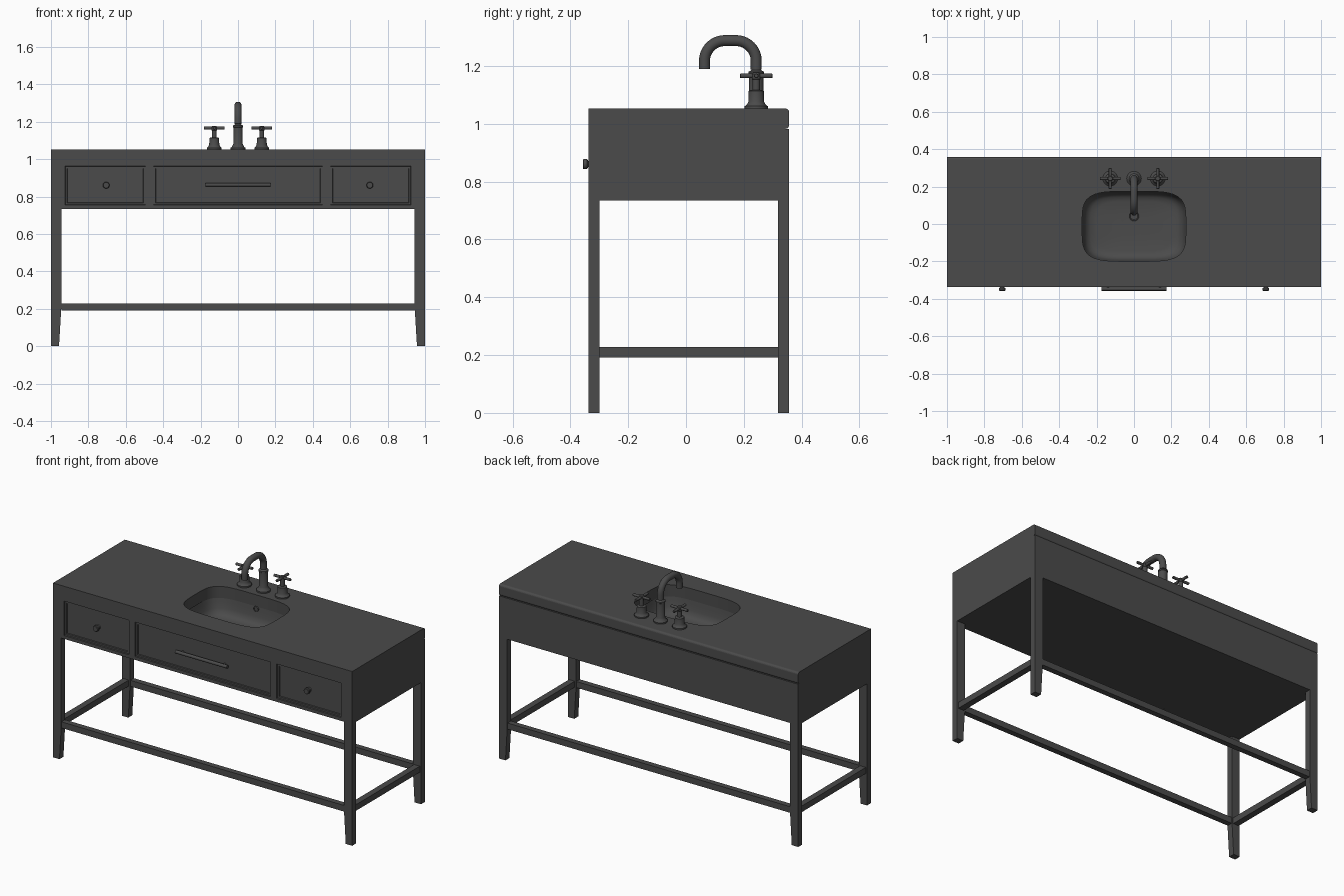
import bpy, bmesh, math
from mathutils import Vector, Matrix

if "Cube" in bpy.data.objects:
    bpy.data.objects.remove(bpy.data.objects["Cube"])

dark = bpy.data.materials.new("charcoal")
dark.diffuse_color = (0.07, 0.07, 0.07, 1)
dark.use_nodes = True
dark.node_tree.nodes["Principled BSDF"].inputs["Base Color"].default_value = dark.diffuse_color


def finish(name, bm, smooth=True):
    bmesh.ops.recalc_face_normals(bm, faces=bm.faces)
    me = bpy.data.meshes.new(name)
    bm.to_mesh(me)
    bm.free()
    me.materials.append(dark)
    if smooth:
        me.shade_smooth()
        me.set_sharp_from_angle(angle=math.radians(35))
    ob = bpy.data.objects.new(name, me)
    bpy.context.collection.objects.link(ob)
    return ob


def box_bm(x0, x1, y0, y1, z0, z1):
    bm = bmesh.new()
    m = Matrix.Translation(((x0 + x1) / 2, (y0 + y1) / 2, (z0 + z1) / 2))
    bmesh.ops.create_cube(bm, size=1, matrix=m @ Matrix.Diagonal((x1 - x0, y1 - y0, z1 - z0, 1)))
    return bm


def box(name, *dims):
    return finish(name, box_bm(*dims), False)


def loft(name, rings, cap_start=True, cap_end=True):
    bm = bmesh.new()
    vs = [[bm.verts.new(p) for p in r] for r in rings]
    n = len(vs[0])
    for a, b in zip(vs, vs[1:]):
        for i in range(n):
            bm.faces.new((a[i], a[(i + 1) % n], b[(i + 1) % n], b[i]))
    if cap_start:
        bm.faces.new(vs[0])
    if cap_end:
        bm.faces.new(vs[-1])
    return finish(name, bm)


def lathe(name, origin, axis, profile, n=32):
    # profile: (radius, distance along axis)
    q = Vector((0, 0, 1)).rotation_difference(Vector(axis))
    o = Vector(origin)
    return loft(name, [[o + q @ Vector((r * math.cos(2 * math.pi * i / n),
                                        r * math.sin(2 * math.pi * i / n), h))
                        for i in range(n)] for r, h in profile])


def oval(hw, hd, z, cy=-0.0125, e=4.2, n=72):
    pts = []
    for i in range(n):
        t = 2 * math.pi * i / n
        c, s = math.cos(t), math.sin(t)
        k = (abs(c) ** e + abs(s) ** e) ** (-1 / e)
        pts.append((hw * k * c, cy + hd * k * s, z))
    return pts


F, B = -0.338, 0.357            # front and back planes
Z0, Z1, ZT = 0.735, 0.983, 1.053  # cabinet bottom, cabinet top, counter top
LW, LD = 0.055, 0.038           # leg width and depth
HW, HD = 0.277, 0.187           # sink half width and half depth

# Countertop with rounded back edges and a sink opening
bm = box_bm(-1, 1, F, B, Z1, ZT)
back = [e for e in bm.edges if all(v.co.y > 0.3 for v in e.verts)
        and abs(e.verts[0].co.x - e.verts[1].co.x) > 1]
bmesh.ops.bevel(bm, geom=back, offset=0.013, segments=6, profile=0.5, affect='EDGES')
counter = finish("countertop", bm, False)
cutter = loft("sink_cutter", [oval(HW, HD, 0.9), oval(HW, HD, 1.2)])
cutter.hide_render = True
cutter.hide_viewport = True
cutter.display_type = 'WIRE'
mod = counter.modifiers.new("sink_opening", 'BOOLEAN')
mod.object = cutter
mod.operation = 'DIFFERENCE'
mod.solver = 'EXACT'

# Sink basin, drain and overflow
steps = [(1.02, Z1), (1.0, 0.96), (0.965, 0.925), (0.92, 0.9), (0.84, 0.886), (0.72, 0.88), (0.3, 0.876)]
loft("sink_basin", [oval(HW * s, HD * s, z) for s, z in steps], cap_start=False)
lathe("drain", (0, 0.043, 0.87), (0, 0, 1), [(0.03, 0), (0.03, 0.012), (0.025, 0.015), (0.02, 0.011)])
lathe("overflow", (0, 0.18, 0.968), (0, -1, 0), [(0.016, 0), (0.016, 0.012), (0.011, 0.013), (0.01, 0.009)])

# Legs, tapered on the inner side near the floor
for sx, side in ((-1, "left"), (1, "right")):
    for y, row in ((F, "front"), (B - LD, "back")):
        rings = []
        for w, z in ((0.043, 0), (LW, 0.2), (LW, Z1)):
            xs = (sx, sx - sx * w)
            rings.append([(xs[0], y, z), (xs[1], y, z), (xs[1], y + LD, z), (xs[0], y + LD, z)])
        loft(f"{row}_{side}_leg", rings)
    # Cabinet side and side stretcher
    a, b = sorted((sx, sx - sx * 0.03))
    box(f"{side}_cabinet_side", a, b, F + LD, B - LD, Z0, Z1)
    a, b = sorted((sx - sx * 0.008, sx - sx * 0.046))
    box(f"{side}_stretcher", a, b, F + LD, B - LD, 0.191, 0.228)

# Long stretchers, cabinet back and bottom
box("front_stretcher", -1 + LW, 1 - LW, F + 0.002, F + LD - 0.002, 0.191, 0.228)
box("back_stretcher", -1 + LW, 1 - LW, B - LD + 0.002, B - 0.002, 0.191, 0.228)
box("cabinet_back", -1 + LW, 1 - LW, B - 0.03, B, Z0, Z1)
box("cabinet_bottom", -0.97, 0.97, F + 0.03, B - 0.03, Z0, Z0 + 0.02)

# Drawer fronts with stepped recessed panels
for name, x0, x1 in (("left", -0.945, -0.4735), ("middle", -0.4725, 0.4725), ("right", 0.4735, 0.945)):
    bm = box_bm(x0, x1, F, F + 0.035, Z0, Z1)
    bm.normal_update()
    face = min(bm.faces, key=lambda f: f.calc_center_median().y)
    for t, d in ((0.028, 0), (0.003, -0.007), (0.014, 0), (0.003, -0.006)):
        bmesh.ops.inset_region(bm, faces=[face], thickness=t, depth=d)
    finish(f"{name}_drawer_front", bm, False)

# Drawer knobs and bar pull
for x, side in ((-0.705, "left"), (0.705, "right")):
    lathe(f"{side}_knob", (x, F + 0.014, 0.861), (0, -1, 0),
          [(0.014, 0), (0.01, 0.004), (0.01, 0.014), (0.018, 0.019), (0.018, 0.03), (0.015, 0.033)])
lathe("bar_pull", (-0.173, -0.347, 0.863), (1, 0, 0), [(0.01, 0), (0.01, 0.346)], 16)
for x in (-0.14, 0.14):
    lathe("pull_post", (x, -0.347, 0.863), (0, 1, 0), [(0.007, 0), (0.007, 0.025)], 16)

# Faucet body
FY = 0.243
lathe("faucet_body", (0, FY, ZT), (0, 0, 1),
      [(0.039, 0), (0.039, 0.008), (0.032, 0.014), (0.027, 0.024), (0.025, 0.028), (0.025, 0.117),
       (0.027, 0.119), (0.027, 0.127), (0.02, 0.131), (0.017, 0.134), (0.017, 0.142)])

# Bent spout tube
R, TOP, TIP = 0.07, 1.288, 0.064
path = [(0, FY, 1.188)]
path += [(0, FY - R + R * math.cos(a), TOP - R + R * math.sin(a))
         for a in (math.pi / 2 * i / 10 for i in range(11))]
path += [(0, TIP + R - R * math.sin(a), TOP - R + R * math.cos(a))
         for a in (math.pi / 2 * i / 10 for i in range(11))]
path.append((0, TIP, 1.19))
rings = []
for i, p in enumerate(path):
    t = (Vector(path[min(i + 1, len(path) - 1)]) - Vector(path[max(i - 1, 0)])).normalized()
    side, up = Vector((1, 0, 0)), t.cross(Vector((1, 0, 0)))
    rings.append([Vector(p) + 0.019 * (side * math.cos(a) + up * math.sin(a))
                  for a in (2 * math.pi * k / 24 for k in range(24))])
loft("faucet_spout", rings)

# Cross handles
for x, side in ((-0.127, "left"), (0.127, "right")):
    lathe(f"{side}_handle_base", (x, FY, ZT), (0, 0, 1),
          [(0.04, 0), (0.04, 0.008), (0.032, 0.014), (0.027, 0.024), (0.026, 0.06), (0.022, 0.063),
           (0.013, 0.064), (0.013, 0.1), (0.015, 0.102), (0.015, 0.12), (0.011, 0.124)])
    for ax in ((1, 0, 0), (0, 1, 0)):
        lathe(f"{side}_handle_bar", Vector((x, FY, 1.166)) - 0.056 * Vector(ax), ax,
              [(0.006, 0), (0.008, 0.002), (0.008, 0.11), (0.006, 0.112)], 16)
